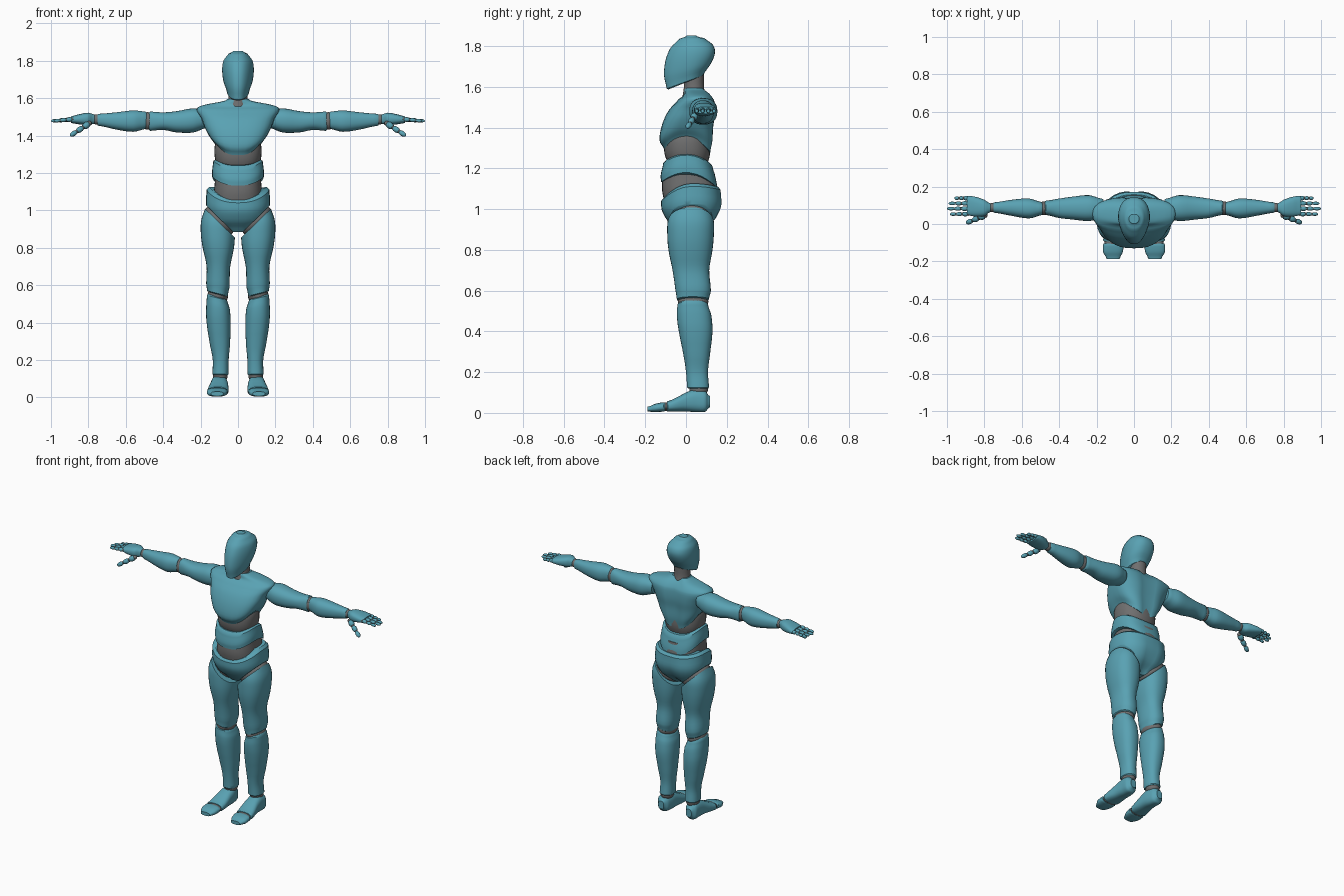
import bpy, bmesh, math
from mathutils import Vector, Matrix

old = bpy.data.objects.get("Cube")
if old:
    bpy.data.objects.remove(old, do_unlink=True)


def make_material(name, color):
    mat = bpy.data.materials.new(name)
    mat.use_nodes = True
    mat.diffuse_color = color
    mat.node_tree.nodes["Principled BSDF"].inputs["Base Color"].default_value = color
    return mat


TEAL = make_material("teal shell", (0.1, 0.36, 0.45, 1))
GREY = make_material("grey joint", (0.16, 0.16, 0.16, 1))


def finish(bm, name, mat, mirror):
    bmesh.ops.recalc_face_normals(bm, faces=bm.faces)
    mesh = bpy.data.meshes.new(name)
    bm.to_mesh(mesh)
    bm.free()
    mesh.materials.append(mat)
    obj = bpy.data.objects.new(name, mesh)
    bpy.context.collection.objects.link(obj)
    bpy.ops.object.select_all(action="DESELECT")
    obj.select_set(True)
    bpy.context.view_layer.objects.active = obj
    bpy.ops.object.shade_smooth_by_angle(angle=math.radians(38))
    if mirror:
        obj.modifiers.new("Mirror", "MIRROR").use_mirror_merge = False
    return obj


def spline(rings, steps):
    """Smoothly interpolate the ring measurements."""
    result = []
    last = len(rings) - 1
    for i in range(last):
        before, start, end, after = (rings[max(i - 1, 0)], rings[i],
                                     rings[i + 1], rings[min(i + 2, last)])
        for s in range(steps):
            t = s / steps
            result.append([b + t * (c - a + t * (2 * a - 5 * b + 4 * c - d
                           + t * (3 * (b - c) + d - a))) / 2
                           for a, b, c, d in zip(before, start, end, after)])
            result[-1][0] = start[0] + t * (end[0] - start[0])
    return result + [list(rings[-1])]


def soften(ring, push, scale):
    """A slightly smaller ring that rounds the lip of an open end."""
    p, a0, a1, b0, b1 = ring
    a, b = (a0 + a1) / 2, (b0 + b1) / 2
    return [p + push, a + (a0 - a) * scale, a + (a1 - a) * scale,
            b + (b0 - b) * scale, b + (b1 - b) * scale]


def loft(name, mat, axis, rings, power=2.3, warp=None, cuts=(), mirror=False,
         sides=32, steps=4, lip=0.006):
    """Skin rings of (position, low a, high a, low b, high b) along an axis.
    Rings of four are symmetric: (position, half width, low b, high b)."""
    rings = [r if len(r) == 5 else (r[0], -r[1], r[1], r[2], r[3]) for r in rings]
    rows = spline(rings, steps)
    way = math.copysign(lip, rows[-1][0] - rows[0][0])
    rows = [soften(rows[0], -way, 0.9)] + rows + [soften(rows[-1], way, 0.9)]
    bm = bmesh.new()
    loops = []
    for k, (p, a0, a1, b0, b1) in enumerate(rows):
        loop = []
        for j in range(sides):
            angle = math.tau * j / sides
            ca, sb = (math.copysign(abs(f) ** (2 / power), f)
                      for f in (math.cos(angle), math.sin(angle)))
            a = (a0 + a1) / 2 + ca * (a1 - a0) / 2
            b = (b0 + b1) / 2 + sb * (b1 - b0) / 2
            co = Vector({"x": (p, a, b), "y": (a, p, b), "z": (a, b, p)}[axis])
            if warp:
                warp(co, k / (len(rows) - 1))
            loop.append(bm.verts.new(co))
        loops.append(loop)
    for low, high in zip(loops, loops[1:]):
        for j in range(sides):
            n = (j + 1) % sides
            bm.faces.new((low[j], low[n], high[n], high[j]))
    bm.faces.new(loops[0])
    bm.faces.new(loops[-1])
    for point, normal in cuts:
        geom = bm.verts[:] + bm.edges[:] + bm.faces[:]
        cut = bmesh.ops.bisect_plane(bm, geom=geom, plane_co=point,
                                     plane_no=normal, clear_outer=True)
        edges = [e for e in cut["geom_cut"] if isinstance(e, bmesh.types.BMEdge)]
        bmesh.ops.holes_fill(bm, edges=edges)
    return finish(bm, name, mat, mirror)


def ball(name, center, radii, tilt=0.0, mirror=True, mat=GREY):
    bm = bmesh.new()
    place = (Matrix.Translation(center) @ Matrix.Rotation(tilt, 4, "Y")
             @ Matrix.Diagonal((*radii, 1)))
    bmesh.ops.create_uvsphere(bm, u_segments=24, v_segments=14, radius=1, matrix=place)
    return finish(bm, name, mat, mirror)


def digit(name, base, tip, radius):
    """Three shell segments with grey knuckles between them."""
    base, tip = Vector(base), Vector(tip)
    turn = (tip - base).to_track_quat("Z", "Y").to_matrix().to_4x4()
    length = (tip - base).length / 3
    shells, knuckles = bmesh.new(), bmesh.new()
    for i in range(3):
        r = radius * (1 - 0.12 * i)
        at = base.lerp(tip, (i + 0.5) / 3)
        bmesh.ops.create_uvsphere(shells, u_segments=12, v_segments=8, radius=1,
                                  matrix=Matrix.Translation(at) @ turn
                                  @ Matrix.Diagonal((r, r, length * 0.58, 1)))
        bmesh.ops.create_uvsphere(knuckles, u_segments=10, v_segments=6, radius=r * 0.75,
                                  matrix=Matrix.Translation(base.lerp(tip, i / 3)))
    finish(shells, name, TEAL, True)
    finish(knuckles, name + "_knuckles", GREY, True)


# Head and neck
def shape_head(co, u):
    co.z += (0.4 * co.y - 0.01) * (1 - u) ** 2
    front = min(max((0.03 - co.y) / 0.13, 0), 1)
    co.x *= 1 - 0.3 * front


loft("head", TEAL, "z", [(1.635, .062, -.095, .085), (1.69, .08, -.108, .122),
     (1.75, .086, -.1, .142), (1.8, .078, -.075, .132), (1.838, .05, -.03, .09),
     (1.848, .03, .0, .055)], power=2.4, warp=shape_head, lip=.003)
loft("neck", GREY, "z", [(1.53, .06, -.02, .1), (1.6, .05, -.01, .088),
                         (1.66, .05, -.01, .088)], power=2)


# Torso shells, with arched rims
def shape_chest(co, u):
    co.z += (0.055 - 5.2 * co.y ** 2) * (1 - u) ** 2
    if co.y > 0.05:
        co.y -= 0.02 * math.exp(-(co.x / 0.04) ** 2)


def shape_belly(co, u):
    co.z += 0.035 - 3.2 * co.y ** 2


def shape_pelvis(co, u):
    slope = 3.6 if co.y < 0.03 else 1
    co.z += (0.06 - slope * (co.y - 0.03) ** 2) * u ** 2
    if co.y > 0.05:
        co.y -= 0.025 * math.exp(-(co.x / 0.03) ** 2) * (1 - u)


loft("chest", TEAL, "z", [(1.3, .115, -.108, .13), (1.36, .152, -.13, .138),
     (1.42, .178, -.118, .14), (1.48, .197, -.085, .147), (1.535, .222, -.035, .143),
     (1.56, .19, -.01, .125), (1.588, .065, -.008, .1)], power=2.5, warp=shape_chest)
loft("upper_waist", GREY, "z", [(1.2, .1, -.08, .1), (1.27, .122, -.105, .118),
                                (1.34, .125, -.105, .115), (1.39, .11, -.08, .1)])
loft("belly", TEAL, "z", [(1.145, .138, -.122, .152), (1.18, .138, -.124, .147),
                          (1.23, .132, -.112, .13)], power=2.5, warp=shape_belly)
loft("lower_waist", GREY, "z", [(1.02, .13, -.105, .15), (1.1, .128, -.118, .155),
                                (1.18, .122, -.112, .14)], power=2.4)

# Pelvis, trimmed by the two slanting hip planes
hip_cuts = [((side * .1, 0, .957), (side * .7, 0, -.72)) for side in (1, -1)]
loft("pelvis", TEAL, "z", [(.89, .07, -.04, .09), (.94, .14, -.09, .145),
     (1.0, .17, -.118, .176), (1.06, .168, -.122, .172)],
     power=2.4, warp=shape_pelvis, cuts=hip_cuts)
ball("hip_joints", (.1, .03, .945), (.098, .095, .045), tilt=-.77)


# Legs
def knee_low(co, u):
    co.z += 0.3 * (co.x - 0.105) * (1 - u) ** 4


def knee_high(co, u):
    co.z += 0.3 * (co.x - 0.105) * u ** 4


loft("thighs", TEAL, "z", [(.555, .055, .165, -.045, .112), (.6, .045, .17, -.052, .122),
     (.7, .042, .168, -.066, .114), (.8, .022, .189, -.086, .13),
     (.88, .016, .199, -.092, .137), (.95, .018, .196, -.088, .135),
     (1.03, .03, .17, -.06, .11)], warp=knee_low, mirror=True,
     cuts=[((.1, 0, .935), (-.7, 0, .72))])
ball("knee_joints", (.108, .035, .545), (.055, .075, .045), tilt=-.25)
loft("shins", TEAL, "z", [(.125, .05, .137, .005, .113), (.2, .05, .135, .0, .108),
     (.28, .043, .15, -.012, .117), (.4, .039, .168, -.035, .13),
     (.48, .044, .17, -.045, .124), (.53, .058, .166, -.042, .108)],
     warp=knee_high, mirror=True)
ball("ankle_joints", (.095, .062, .115), (.04, .046, .035))
loft("feet", TEAL, "y", [(.113, .08, .125, .025, .085), (.095, .065, .142, .006, .108),
     (.05, .055, .145, .004, .117), (0, .052, .15, .007, .1),
     (-.05, .05, .16, .006, .074), (-.088, .052, .165, .006, .058)],
     power=2.6, mirror=True)
ball("toe_joints", (.108, -.098, .03), (.05, .03, .022))
loft("toes", TEAL, "y", [(-.11, .055, .166, .006, .052), (-.15, .06, .165, .004, .045),
                         (-.182, .075, .148, .006, .032)], power=2.6, mirror=True)

# Arms
loft("upper_arms", TEAL, "x", [(.17, .03, .135, 1.44, 1.535), (.24, .016, .154, 1.416, 1.545),
     (.33, .024, .146, 1.417, 1.53), (.4, .032, .136, 1.43, 1.524),
     (.47, .048, .125, 1.425, 1.528)], mirror=True)
ball("elbow_joints", (.482, .084, 1.478), (.04, .036, .047))
loft("forearms", TEAL, "x", [(.495, .047, .118, 1.435, 1.528), (.56, .03, .136, 1.42, 1.534),
     (.65, .043, .13, 1.432, 1.524), (.745, .06, .116, 1.452, 1.516)], mirror=True)
ball("wrist_joints", (.757, .088, 1.486), (.03, .025, .027))

# Hands
loft("palms", TEAL, "x", [(.772, .062, .112, 1.462, 1.514), (.8, .042, .13, 1.456, 1.522),
     (.85, .04, .146, 1.46, 1.514), (.888, .046, .15, 1.466, 1.504)],
     power=2.6, mirror=True, sides=24)
for finger, y, reach in (("index_fingers", .053, .985), ("middle_fingers", .082, 1),
                         ("ring_fingers", .11, .992), ("little_fingers", .138, .962)):
    digit(finger, (.886, y, 1.487), (reach - .003, y, 1.478), .0125)
digit("thumbs", (.795, .047, 1.465), (.895, .006, 1.4), .018)
